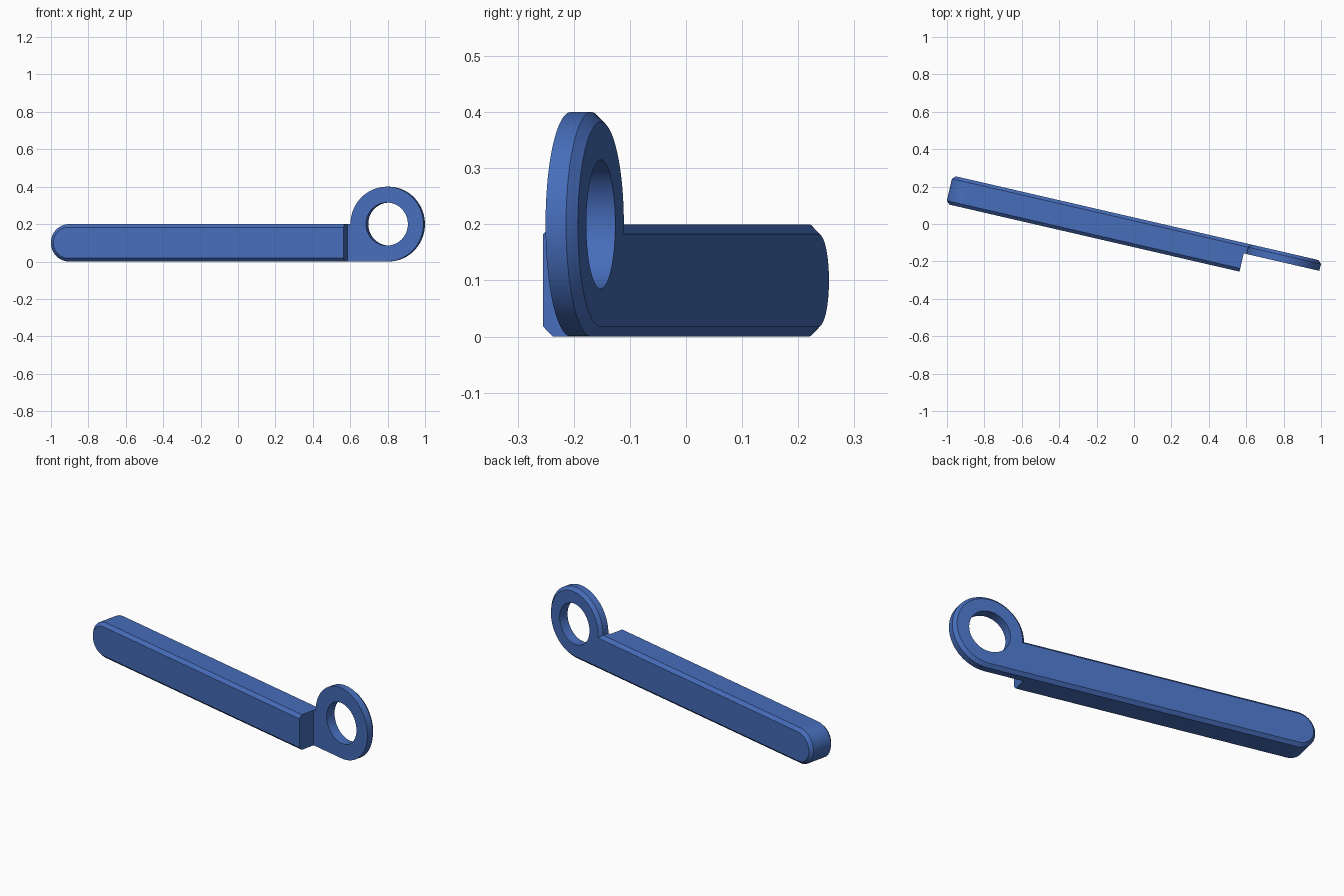
import bpy, bmesh, math

if "Cube" in bpy.data.objects:
    bpy.data.objects.remove(bpy.data.objects["Cube"])

BAR_R, RING_R, HOLE_R = 0.1, 0.2, 0.115      # half bar height, ring, hole
END_X, RING_X, STEP_X = -0.903, 0.822, 0.607  # round end centre, ring centre, step
FRONT, STEP, BACK, CH = -0.121, -0.021, 0.034, 0.0175
N_END, N_RING = 32, 64


def arc(cx, cz, r, a0, a1, n):
    return [(cx + r * math.cos(a0 + (a1 - a0) * i / n),
             cz + r * math.sin(a0 + (a1 - a0) * i / n)) for i in range(n + 1)]


def left_part(d):
    # bar outline from the step's top edge round the end to its bottom edge
    return ([(STEP_X, 2 * BAR_R - d)]
            + arc(END_X, BAR_R, BAR_R - d, math.pi / 2, 1.5 * math.pi, N_END)
            + [(STEP_X, d)])


def ring_part(d):
    # ring outline from the bottom tangent point round to the bar's top edge
    r = RING_R - d
    return arc(RING_X, RING_R, r, -math.pi / 2, math.pi + math.asin(d / r), N_RING)


bm = bmesh.new()


def loop(points, y):
    return [bm.verts.new((x, y, z)) for x, z in points]


def bridge(a, b, closed=True):
    n = len(a)
    for i in range(n if closed else n - 1):
        j = (i + 1) % n
        bm.faces.new((a[i], a[j], b[j], b[i]))


def edges_of(verts):
    result = []
    for i, v in enumerate(verts):
        w = verts[(i + 1) % len(verts)]
        result.append(bm.edges.get((v, w)) or bm.edges.new((v, w)))
    return result


# Grip: chamfered front face, sides and the flat step face
g0 = loop(left_part(CH), FRONT)
g1 = loop(left_part(0), FRONT + CH)
n_left = len(g0)

# Back plate: full outline, chamfered at the back
p0 = loop(left_part(0) + ring_part(0), STEP)
p1 = loop(left_part(0) + ring_part(0), BACK - CH)
p2 = loop(left_part(CH) + ring_part(CH), BACK)
bm.faces.new(g0)
bridge(g0, g1, False)
bridge(g1, p0[:n_left], False)
bm.faces.new((g0[0], g1[0], p0[0], p0[n_left - 1], g1[-1], g0[-1]))
bridge(p0, p1)
bridge(p1, p2)

# Hole through the ring, with the flat faces around it
hole = arc(RING_X, RING_R, HOLE_R, 0, 2 * math.pi, 64)[:-1]
h0, h1 = loop(hole, STEP), loop(hole, BACK)
bridge(h0, h1)
ring_front = [p0[n_left - 1]] + p0[n_left:] + [p0[0]]
for outer, inner in ((ring_front, h0), (p2, h1)):
    bmesh.ops.triangle_fill(bm, use_beauty=True,
                            edges=edges_of(outer) + edges_of(inner))

bmesh.ops.recalc_face_normals(bm, faces=bm.faces[:])
mesh = bpy.data.meshes.new("ring_handle")
bm.to_mesh(mesh)
bm.free()

blue = bpy.data.materials.new("blue")
blue.diffuse_color = (0.061, 0.152, 0.49, 1)
blue.use_nodes = True
blue.node_tree.nodes["Principled BSDF"].inputs["Base Color"].default_value = blue.diffuse_color
mesh.materials.append(blue)
handle = bpy.data.objects.new("ring_handle", mesh)
bpy.context.collection.objects.link(handle)
handle.rotation_euler.z = math.radians(-13)

bpy.context.view_layer.objects.active = handle
handle.select_set(True)
bpy.ops.object.shade_smooth_by_angle(angle=math.radians(30))
